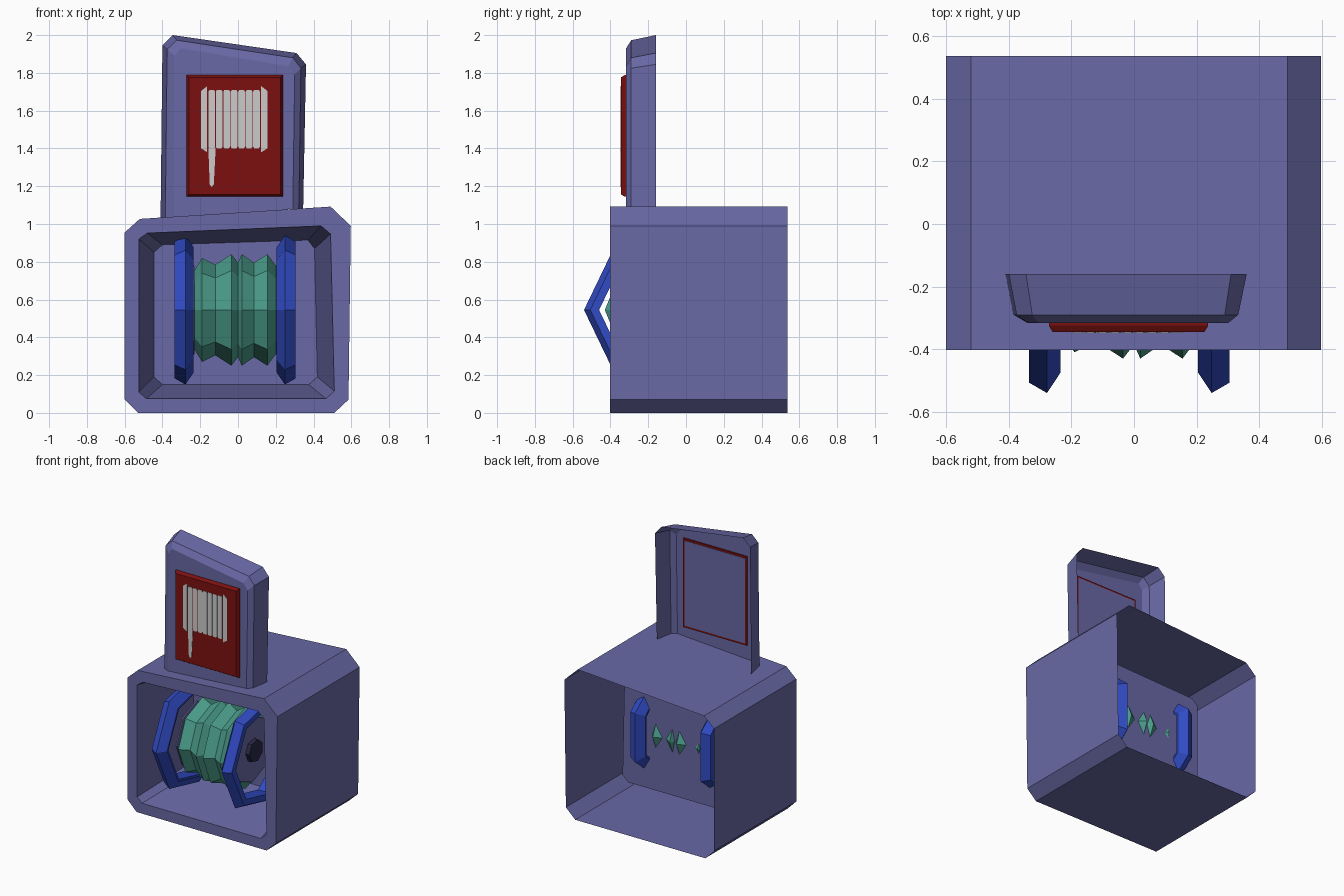
import bpy, bmesh
from math import sin, cos, tau

if "Cube" in bpy.data.objects:
    bpy.data.objects.remove(bpy.data.objects["Cube"])


def mat(name, rgb):
    m = bpy.data.materials.new(name)
    m.diffuse_color = (*rgb, 1)
    m.use_nodes = True
    m.node_tree.nodes["Principled BSDF"].inputs["Base Color"].default_value = m.diffuse_color
    return m


PURPLE = mat("purple", (0.14, 0.14, 0.38))
BLUE = mat("blue", (0.03, 0.07, 0.55))
GREEN = mat("green", (0.07, 0.34, 0.26))
RED = mat("red", (0.2, 0.005, 0.005))
DARK = mat("dark", (0.02, 0.02, 0.06))


def loft(name, loops, material=None, cap_start=False, cap_end=False, closed=True, wrap=False):
    """Skin a list of 3D loops that share one point count."""
    bm = bmesh.new()
    rings = [[bm.verts.new(p) for p in lp] for lp in loops]
    n = len(rings[0])
    pairs = list(zip(rings, rings[1:])) + ([(rings[-1], rings[0])] if wrap else [])
    for a, b in pairs:
        for i in range(n if closed else n - 1):
            j = (i + 1) % n
            bm.faces.new((a[i], a[j], b[j], b[i]))
    if cap_start:
        bm.faces.new(rings[0])
    if cap_end:
        bm.faces.new(rings[-1])
    bmesh.ops.recalc_face_normals(bm, faces=bm.faces)
    me = bpy.data.meshes.new(name)
    bm.to_mesh(me)
    bm.free()
    ob = bpy.data.objects.new(name, me)
    bpy.context.collection.objects.link(ob)
    if material:
        me.materials.append(material)
    return ob


def at_y(points, y):
    return [(x, y, z) for x, z in points]


def rect(x0, x1, z0, z1, inset=0):
    return [(x0 + inset, z0 + inset), (x1 - inset, z0 + inset),
            (x1 - inset, z1 - inset), (x0 + inset, z1 - inset)]


def turned(name, profile, sides, material, caps=True, wrap=False):
    """Turn (x, radius) points about the reel axle, one corner facing front."""
    loops = [[(x, -0.135 - r * cos(tau * i / sides), 0.545 + r * sin(tau * i / sides))
              for i in range(sides)] for x, r in profile]
    return loft(name, loops, material, caps, caps, wrap=wrap)


# Housing: open-backed shell, front frame and tapered recess ending in a panel
outer = [(-.6, .07), (-.53, 0), (.51, 0), (.585, .07),
         (.597, .99), (.49, 1.092), (-.52, 1.027), (-.6, .955)]
rim = [(-.525, .11), (-.485, .075), (.465, .075), (.51, .115),
       (.49, .947), (.44, .99), (-.48, .952), (-.525, .92)]
recess = [(-.445, .19), (-.40, .15), (.375, .15), (.42, .19),
          (.405, .87), (.37, .915), (-.40, .89), (-.445, .85)]
loft("housing", [at_y(outer, .537), at_y(outer, -.403), at_y(rim, -.403),
                 at_y(recess, .125)], PURPLE, cap_end=True)

# Reel flanges: seven-sided hollow rings, mirrored about the drum centre
flange = [(.22, .34), (.263, .405), (.32, .372), (.32, .325), (.22, .325)]
for side, s in (("left", -1), ("right", 1)):
    turned(f"{side}_flange", [(s * x - .015, r) for x, r in flange], 7, BLUE, False, True)
    turned(f"{side}_drum_plate", [(s * .215 - .015, .235), (s * .225 - .015, .235)], 8, PURPLE)
    turned(f"{side}_axle_end", [(s * .22 - .015, .08), (s * .255 - .015, .08)], 7, DARK)

# Coiled hose on the drum: ridged eight-sided profile
coil = [(-.23, .21), (-.19, .275), (-.12, .24), (-.035, .295), (0, .25),
        (.02, .295), (.085, .25), (.155, .295), (.2, .235)]
turned("hose_coil", coil, 8, GREEN)

# Sign board: hollow, open at the back and bottom
back = [(-.41, 1.03), (-.40, 1.947), (-.345, 2.0), (.31, 1.905), (.36, 1.845), (.345, 1.08)]
mid = [(-.385, 1.03), (-.375, 1.925), (-.325, 1.973), (.29, 1.88), (.333, 1.825), (.322, 1.08)]
front = [(-.34, 1.03), (-.335, 1.89), (-.305, 1.93), (.265, 1.835), (.30, 1.79), (.29, 1.08)]
loft("sign_board", [at_y(back, -.16), at_y(mid, -.29), at_y(front, -.317)],
     PURPLE, cap_end=True, closed=False)

# Red sign plate with a purple backing that leaves a thin red border behind
plate = (-.272, .237, 1.145, 1.788)
loft("sign_plate", [at_y(rect(*plate), -.307), at_y(rect(*plate), -.325),
                    at_y(rect(*plate, .012), -.345)], RED, True, True)
loft("sign_backing", [at_y(rect(*plate, .014), -.308), at_y(rect(*plate, .014), -.304)],
     PURPLE, True, True)


# Hose pictogram: plain flat strips, two end flanges and a hanging tail
def strip(name, pts):
    loft(name, [at_y(pts, -.344), at_y(pts, -.348)], None, True, True)


for i in range(7):
    x = -.157 + i * .0395
    strip(f"coil_strip_{i + 1}", [(x, 1.41), (x + .006, 1.4), (x + .03, 1.4), (x + .036, 1.41),
                                  (x + .036, 1.7), (x + .03, 1.71), (x + .006, 1.71), (x, 1.7)])
for name, x, s in (("left_strip", -.195, 1), ("right_strip", .155, -1)):
    strip(name, [(x, 1.4), (x + s * .032, 1.38), (x + s * .032, 1.73), (x, 1.705)])
strip("hose_tail", [(-.157, 1.405), (-.15, 1.21), (-.14, 1.195), (-.128, 1.21), (-.118, 1.405)])
